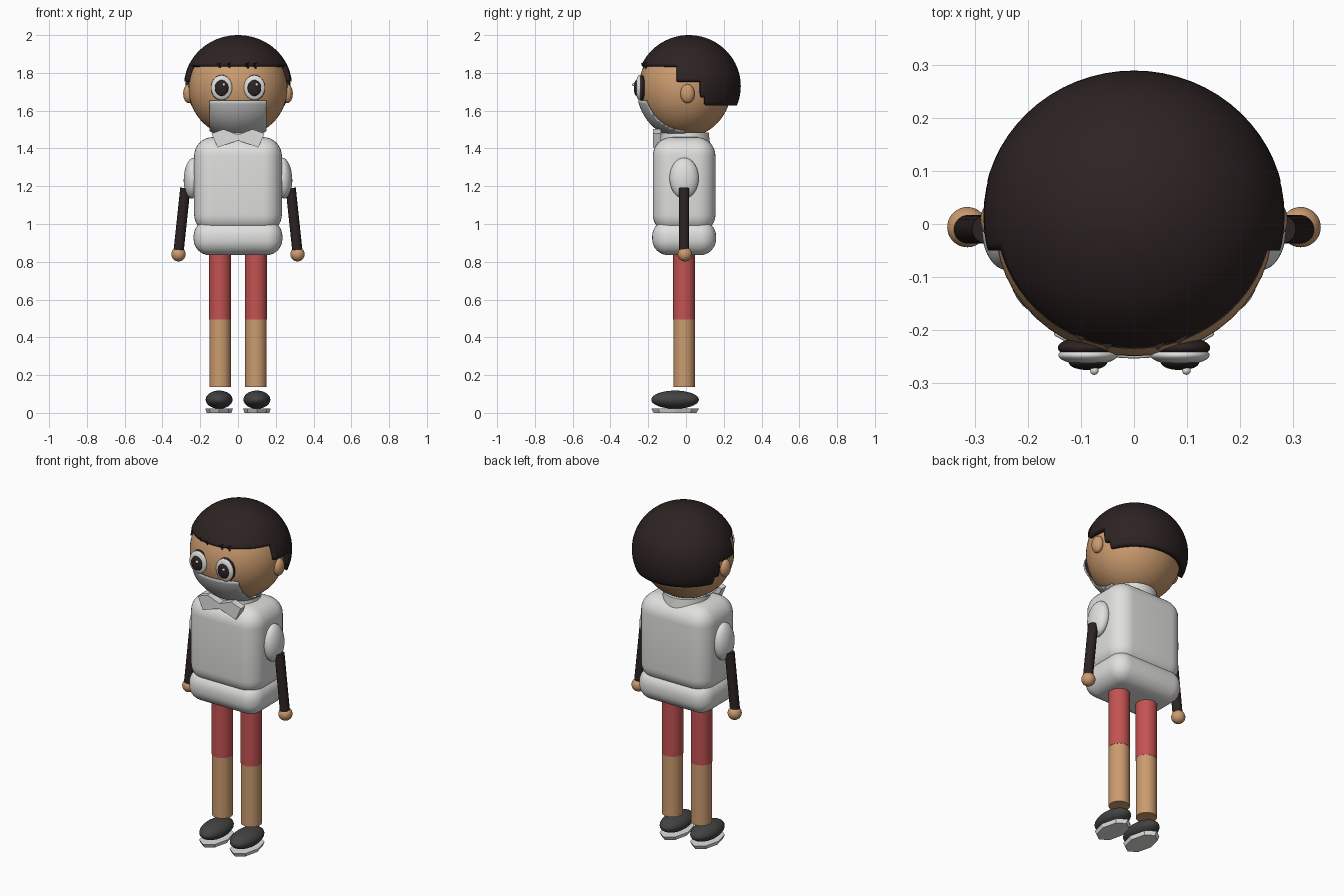
import bpy, bmesh, math
from mathutils import Vector

cube = bpy.data.objects.get("Cube")
if cube:
    bpy.data.objects.remove(cube, do_unlink=True)


def material(name, r, g, b):
    m = bpy.data.materials.new(name)
    m.use_nodes = True
    m.diffuse_color = (r, g, b, 1)
    m.node_tree.nodes["Principled BSDF"].inputs["Base Color"].default_value = (r, g, b, 1)
    return m


SKIN = material("skin", 0.6, 0.33, 0.16)
DARK = material("dark brown", 0.026, 0.016, 0.016)
WHITE = material("white cloth", 0.74, 0.74, 0.73)
GREY = material("mask grey", 0.58, 0.58, 0.58)
RED = material("shorts red", 0.55, 0.085, 0.085)
SHOE = material("shoe grey", 0.055, 0.055, 0.055)


def build(name, bm, mat, smooth=True):
    """Turn a bmesh into a finished object."""
    bmesh.ops.recalc_face_normals(bm, faces=bm.faces)
    mesh = bpy.data.meshes.new(name)
    bm.to_mesh(mesh)
    bm.free()
    mesh.materials.append(mat)
    ob = bpy.data.objects.new(name, mesh)
    bpy.context.collection.objects.link(ob)
    if smooth:
        bpy.ops.object.select_all(action='DESELECT')
        ob.select_set(True)
        bpy.context.view_layer.objects.active = ob
        bpy.ops.object.shade_smooth_by_angle(angle=math.radians(40))
    return ob


def sphere_bm(centre, radii, segs=48, rings=32):
    bm = bmesh.new()
    bmesh.ops.create_uvsphere(bm, u_segments=segs, v_segments=rings, radius=1)
    bmesh.ops.scale(bm, vec=radii, verts=bm.verts)
    bmesh.ops.translate(bm, vec=centre, verts=bm.verts)
    return bm


def ball(name, centre, radii, mat, tilt=0):
    ob = build(name, sphere_bm((0, 0, 0), radii), mat)
    ob.location = centre
    ob.rotation_euler.y = tilt
    return ob


def tube(name, a, b, r1, r2, mat, segs=32):
    a, b = Vector(a), Vector(b)
    bm = bmesh.new()
    bmesh.ops.create_cone(bm, cap_ends=True, segments=segs, radius1=r1,
                          radius2=r2, depth=(b - a).length)
    ob = build(name, bm, mat)
    ob.location = (a + b) / 2
    ob.rotation_euler = (b - a).to_track_quat('Z', 'Y').to_euler()
    return ob


def rounded_box(name, centre, size, radius, mat):
    bm = bmesh.new()
    bmesh.ops.create_cube(bm, size=1)
    bmesh.ops.scale(bm, vec=size, verts=bm.verts)
    bmesh.ops.translate(bm, vec=centre, verts=bm.verts)
    bmesh.ops.bevel(bm, geom=list(bm.edges), offset=radius, segments=8,
                    profile=0.5, affect='EDGES')
    return build(name, bm, mat)


def cut(bm, co, normal):
    bmesh.ops.bisect_plane(bm, geom=bm.verts[:] + bm.edges[:] + bm.faces[:],
                           plane_co=co, plane_no=normal)


def keep(bm, rule):
    drop = [f for f in bm.faces if not rule(f.calc_center_median())]
    bmesh.ops.delete(bm, geom=drop, context='FACES')


def solidify(ob, thickness):
    m = ob.modifiers.new("thickness", 'SOLIDIFY')
    m.thickness = thickness
    m.offset = -1


# Head
HEAD, HEAD_R = (0, -0.005, 1.72), (0.262, 0.245, 0.26)
ball("head", HEAD, HEAD_R, SKIN)

# Hair cap with a stepped lower edge: (start y, lower z)
STEPS = [(-1, 1.84), (-0.05, 1.755), (0.08, 1.67), (0.105, 1.627)]
bm = sphere_bm((0, 0.015, 1.73), (0.286, 0.275, 0.27), 64, 40)
for y, z in STEPS:
    cut(bm, (0, y, 0), (0, 1, 0))
    cut(bm, (0, 0, z), (0, 0, 1))
keep(bm, lambda c: c.z > [z for y, z in STEPS if c.y > y][-1])
solidify(build("hair", bm, DARK), 0.03)

# Ragged fringe tips
for x in (-0.1, -0.05, 0.045, 0.085):
    y = -0.225 + x * x * 2
    tube("fringe_tip", (x, y, 1.85), (x + 0.01, y, 1.818), 0.018, 0.001, DARK, 4)

# Face mask: a patch just outside the face
bm = sphere_bm(HEAD, [r * 1.025 for r in HEAD_R], 64, 40)
for x in (-0.148, 0.148):
    cut(bm, (x, 0, 0), (1, 0, 0))
for z in (1.48, 1.655):
    cut(bm, (0, 0, z), (0, 0, 1))
keep(bm, lambda c: abs(c.x) < 0.148 and 1.48 < c.z < 1.655 and c.y < 0)
solidify(build("face_mask", bm, GREY), 0.006)

# Collar, torso and hips
tube("collar", (0, -0.005, 1.4), (0, -0.005, 1.485), 0.135, 0.125, WHITE, 48)
rounded_box("torso", (0, -0.01, 1.205), (0.465, 0.332, 0.51), 0.1, WHITE)
rounded_box("hips", (0, -0.01, 0.928), (0.47, 0.338, 0.186), 0.085, WHITE)

# Paired parts
for side, s in (("left", 1), ("right", -1)):
    # Ear and layered eye
    ball(side + "_ear", (s * 0.262, 0.008, 1.69), (0.028, 0.038, 0.05), SKIN)
    ex = s * 0.087
    ball(side + "_eye_rim", (ex, -0.234, 1.722), (0.057, 0.021, 0.067), DARK)
    ball(side + "_eye_white", (ex, -0.248, 1.722), (0.056, 0.018, 0.066), WHITE)
    ball(side + "_pupil", (ex, -0.262, 1.72), (0.036, 0.014, 0.042), DARK)
    ball(side + "_eye_glint", (ex + 0.012, -0.277, 1.738), (0.008, 0.008, 0.008), WHITE)

    # Bow tie wing
    outline = [(0, 1.472), (0.077, 1.502), (0.14, 1.479), (0.108, 1.405), (0, 1.442)]
    bm = bmesh.new()
    face = bm.faces.new([bm.verts.new((s * x, -0.175, z)) for x, z in outline])
    ext = bmesh.ops.extrude_face_region(bm, geom=[face])["geom"]
    bmesh.ops.translate(bm, vec=(0, 0.042, 0),
                        verts=[v for v in ext if isinstance(v, bmesh.types.BMVert)])
    build(side + "_bow_wing", bm, WHITE, False)

    # Sleeve, arm and hand
    ball(side + "_sleeve", (s * 0.24, -0.01, 1.243), (0.047, 0.077, 0.108), WHITE, -s * 0.06)
    tube(side + "_arm", (s * 0.279, -0.01, 1.19), (s * 0.314, -0.01, 0.86), 0.027, 0.027, DARK)
    ball(side + "_hand", (s * 0.315, -0.006, 0.84), (0.038, 0.038, 0.038), SKIN)

    # Leg and trouser leg
    lx = s * 0.095
    tube(side + "_leg", (lx, -0.01, 0.137), (lx, -0.01, 0.495), 0.057, 0.057, SKIN)
    tube(side + "_shorts", (lx, -0.01, 0.495), (lx, -0.01, 0.87), 0.058, 0.058, RED)

    # Shoe and faceted sole
    fx = s * 0.1
    ball(side + "_shoe", (fx, -0.058, 0.07), (0.071, 0.126, 0.048), SHOE)
    bm = bmesh.new()
    bmesh.ops.create_cone(bm, cap_ends=True, segments=8, radius1=0.9, radius2=1, depth=1)
    bmesh.ops.scale(bm, vec=(0.073, 0.126, 0.022), verts=bm.verts)
    bmesh.ops.translate(bm, vec=(fx, -0.058, 0.011), verts=bm.verts)
    build(side + "_sole", bm, WHITE, False)
